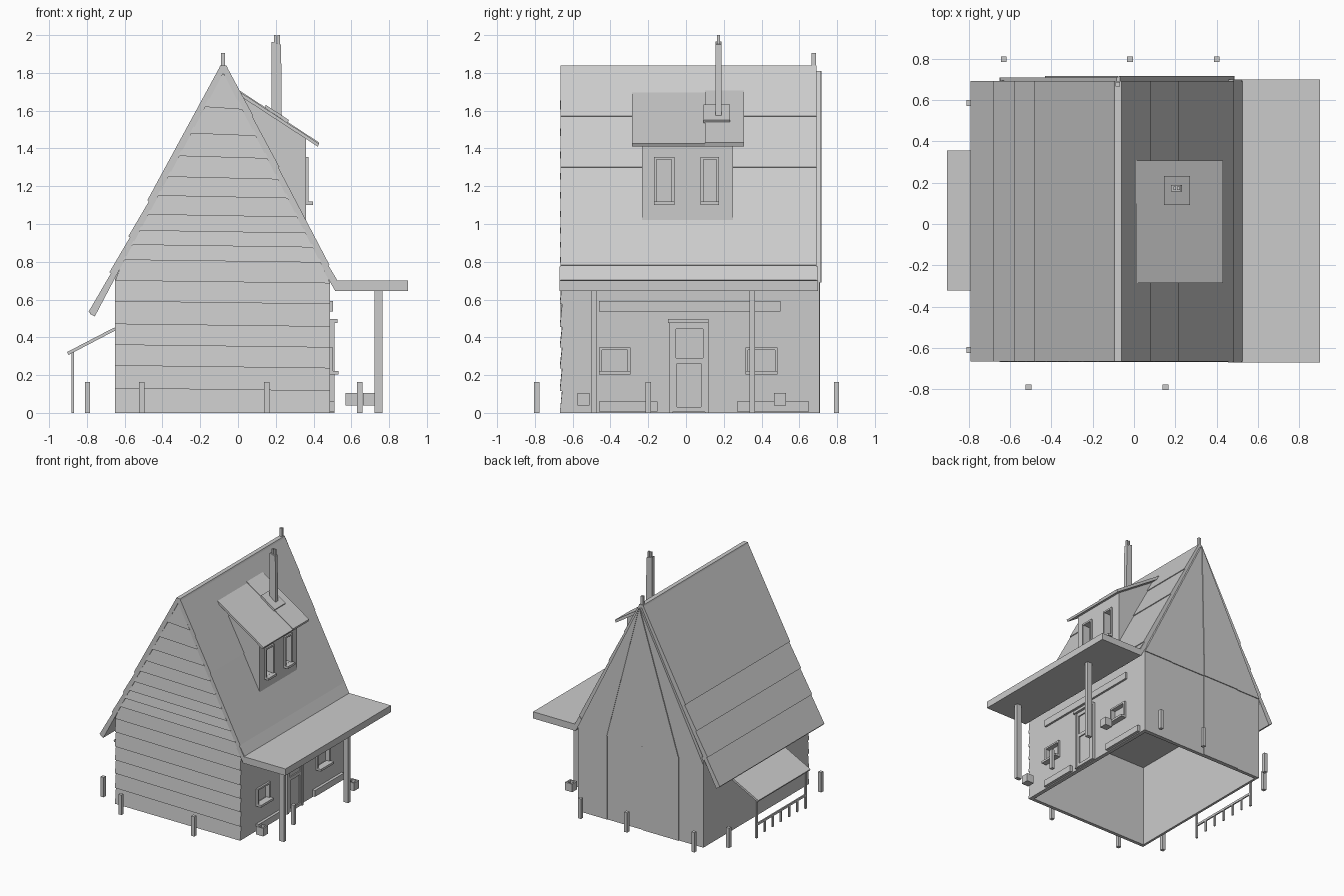
import bpy, bmesh
from mathutils import Vector


def finish(name, bm):
    bmesh.ops.recalc_face_normals(bm, faces=bm.faces)
    me = bpy.data.meshes.new(name)
    bm.to_mesh(me)
    bm.free()
    ob = bpy.data.objects.new(name, me)
    bpy.context.collection.objects.link(ob)
    return ob


def loft(bm, a, b):
    """Solid between two matching loops of 3D points."""
    va, vb = [bm.verts.new(p) for p in a], [bm.verts.new(p) for p in b]
    bm.faces.new(va)
    bm.faces.new(vb[::-1])
    for i in range(len(va)):
        j = (i + 1) % len(va)
        bm.faces.new((va[i], vb[i], vb[j], va[j]))


def prism(name, pts, y0, y1):
    """Extrude an x-z profile along y."""
    bm = bmesh.new()
    loft(bm, [(x, y0, z) for x, z in pts], [(x, y1, z) for x, z in pts])
    return finish(name, bm)


def boxes(name, *items):
    """One object made of boxes given as x0, x1, y0, y1, z0, z1."""
    bm = bmesh.new()
    for x0, x1, y0, y1, z0, z1 in items:
        q = [(x0, y0), (x1, y0), (x1, y1), (x0, y1)]
        loft(bm, [(*p, z0) for p in q], [(*p, z1) for p in q])
    return finish(name, bm)


def cut(ob, *items):
    cutter = boxes("cutter", *items)
    cutter.hide_render = True
    m = ob.modifiers.new("openings", "BOOLEAN")
    m.operation, m.solver, m.object = "DIFFERENCE", "EXACT", cutter
    bpy.context.view_layer.objects.active = ob
    bpy.ops.object.modifier_apply(modifier=m.name)
    bpy.data.objects.remove(cutter)


def frame(name, x0, x1, y0, y1, z0, z1, w, sill):
    """Four-sided window frame with a projecting sill."""
    boxes(name, (x0, x1, y0, y0 + w, z0, z1), (x0, x1, y1 - w, y1, z0, z1),
          (x0, x1, y0 + w, y1 - w, z1 - w, z1), (x0, sill, y0, y1, z0 - 0.004, z0 + w))


Y0, Y1 = -0.665, 0.692
left = lambda z: -0.095 - (1.835 - z) * 0.527
right = lambda z: -0.06 + (1.835 - z) * 0.511

# Main roof: two slopes with overlapping panels and a ridge cap
prism("left_roof", [(-0.095, 1.835), (-0.785, 0.525), (-0.758, 0.511), (-0.078, 1.8)], Y0, Y1)
prism("right_roof", [(-0.06, 1.835), (0.52, 0.70), (0.49, 0.69), (-0.078, 1.8)], Y0, Y1)
prism("ridge_cap", [(-0.1, 1.825), (-0.095, 1.838), (-0.06, 1.838), (-0.055, 1.825), (-0.078, 1.79)], Y0, Y1)


def panels(name, edge, zs, normal, lift):
    for i, (za, zb) in enumerate(zip(zs, zs[1:])):
        a, b = Vector((edge(za), za)), Vector((edge(zb), zb))
        n = Vector(normal).normalized()
        prism(f"{name}_{i}", [a, b + n * lift, b - n * 0.01, a - n * 0.01], Y0, Y1)


panels("left_roof_panel", left, [1.82, 1.12, 0.93, 0.74, 0.53], (-1, 0.527), 0.01)
panels("right_roof_panel", right, [1.82, 1.57, 1.3, 0.78, 0.70], (1, 0.511), 0.006)
boxes("ridge_post", (-0.09, -0.068, 0.665, 0.687, 1.78, 1.905))

# Front gable: slightly sloping clapboards
heights = [0, 0.13, 0.25, 0.36, 0.47, 0.59, 0.70, 0.81, 0.89, 0.965, 1.05, 1.15, 1.25, 1.36, 1.48, 1.62, 1.80]
lo = lambda z: max(-0.65, left(z) + 0.028)
hi = lambda z: min(0.487, right(z) - 0.028)
bm = bmesh.new()
for z0, z1 in zip(heights, heights[1:]):
    s0, s1 = (0.014 if 0 < z0 else 0), (0.014 if z1 < 1.8 else 0)
    q = [(lo(z0), z0), (hi(z0 - s0), z0 - s0), (hi(z1 - s1), z1 - s1), (lo(z1), z1)]
    loft(bm, [(x, y, z) for (x, z), y in zip(q, (-0.668, -0.668, -0.656, -0.656))],
         [(x, -0.64, z) for x, z in q])
finish("front_clapboards", bm)

# Back gable: upright planks below, planks fanning from the peak above
xs = [-0.65, -0.43, -0.10, 0.22, 0.487]
for i, (a, b) in enumerate(zip(xs, xs[1:])):
    d = (0.703, 0.71, 0.704, 0.708)[i]
    boxes(f"back_plank_{i}", (a, b, 0.675, d, 0, 0.70))
    ta, tb = -0.084 + i * 0.004, -0.08 + i * 0.004
    prism(f"back_fan_plank_{i}", [(a, 0.69), (b, 0.69), (tb, 1.81), (ta, 1.81)], 0.675, d + 0.007)

# Side walls and ceiling of the hollow, open-bottomed house
boxes("left_wall", (-0.65, -0.63, -0.655, 0.695, 0, 0.74))
boxes("ceiling", (-0.64, 0.48, -0.65, 0.69, 0.675, 0.69))
wall = boxes("right_wall", (0.455, 0.487, -0.655, 0.695, 0, 0.70))
windows = [(-0.46, -0.295), (0.315, 0.485)]
cut(wall, *[(0.4, 0.6, a + 0.01, b - 0.01, 0.215, 0.335) for a, b in windows])
for i, (a, b) in enumerate(windows):
    frame(f"window_frame_{i}", 0.475, 0.502, a, b, 0.208, 0.347, 0.014, 0.532)
    boxes(f"window_pane_{i}", (0.455, 0.462, a, b, 0.205, 0.347))

# Door with surround, lintel and two recessed panels
boxes("door_surround", (0.48, 0.512, -0.09, -0.072, 0, 0.475), (0.48, 0.512, 0.1, 0.118, 0, 0.475),
      (0.48, 0.528, -0.095, 0.118, 0.475, 0.497))
door = boxes("door", (0.48, 0.508, -0.072, 0.1, 0.005, 0.475))
cut(door, (0.498, 0.6, -0.053, 0.09, 0.29, 0.445), (0.498, 0.6, -0.047, 0.08, 0.03, 0.262))

# Boards fixed to the porch wall
boxes("porch_wall_board", (0.48, 0.504, -0.46, 0.5, 0.537, 0.592))
boxes("base_boards", (0.48, 0.51, -0.46, -0.15, 0.008, 0.06), (0.48, 0.51, 0.27, 0.65, 0.008, 0.06))

# Porch roof and its posts
prism("porch_roof", [(0.455, 0.75), (0.482, 0.775), (0.522, 0.70), (0.90, 0.70), (0.90, 0.645), (0.515, 0.645)],
      Y0 - 0.004, Y1 + 0.006)
boxes("porch_posts", *[(0.722, 0.766, y - 0.015, y + 0.015, 0, 0.65) for y in (-0.485, 0.35)])

# Dormer with two recessed windows
dormer = prism("dormer", [(0.36, 1.0), (0.36, 1.46), (0.02, 1.69), (0.0, 1.66)], -0.233, 0.25)
slits = [(-0.17, -0.062), (0.078, 0.175)]
cut(dormer, *[(0.31, 0.5, a + 0.01, b - 0.01, 1.12, 1.345) for a, b in slits])
for i, (a, b) in enumerate(slits):
    frame(f"dormer_window_frame_{i}", 0.35, 0.374, a, b, 1.105, 1.355, 0.014, 0.398)

# Dormer roof in two sheets, one slightly raised
for i, (a, b, up) in enumerate([(-0.285, 0.1, 0), (0.1, 0.308, 0.006)]):
    prism(f"dormer_roof_{i}", [(-0.005, 1.709 + up), (0.43, 1.425 + up), (0.422, 1.41), (-0.005, 1.688)], a, b)

# Chimney: sloping flashing plate, stack and two pots
prism("chimney_plate", [(0.145, 1.632), (0.27, 1.55), (0.262, 1.535), (0.145, 1.612)], 0.092, 0.232)
prism("chimney_base", [(0.16, 1.61), (0.255, 1.55), (0.255, 1.52), (0.16, 1.58)], 0.1, 0.2)
prism("chimney_stack", [(0.178, 1.57), (0.232, 1.54), (0.228, 1.95), (0.178, 1.965)], 0.157, 0.188)
boxes("chimney_pots", *[(x, x + 0.013, 0.164, 0.181, 1.94, 2.0) for x in (0.19, 0.209)])

# Lean-to on the left with a low railing
prism("lean_to_roof", [(-0.905, 0.322), (-0.655, 0.452), (-0.648, 0.437), (-0.897, 0.307)], -0.322, 0.355)
boxes("lean_to_posts", *[(-0.882, -0.867, y - 0.008, y + 0.008, 0, 0.33) for y in (-0.3, 0.335)])
boxes("railing", (-0.88, -0.869, -0.3, 0.335, 0.1, 0.118),
      *[(-0.88, -0.869, y - 0.008, y + 0.008, 0.012, 0.1)
        for y in (-0.194 + 0.106 * i for i in range(5))])

# Short ground posts around the house
spots = [(-0.63, 0.797), (-0.02, 0.797), (0.4, 0.797), (-0.797, 0.585), (-0.797, -0.61),
         (-0.51, -0.79), (0.152, -0.79), (0.645, -0.2)]
for i, (x, y) in enumerate(spots):
    boxes(f"ground_post_{i}", (x - 0.014, x + 0.014, y - 0.014, y + 0.014, 0, 0.163))

# Open planter boxes by the porch
for i, (x, y) in enumerate([(0.6, -0.543), (0.695, 0.498)]):
    p = boxes(f"planter_{i}", (x - 0.032, x + 0.032, y - 0.032, y + 0.032, 0.038, 0.104))
    cut(p, (x - 0.02, x + 0.02, y - 0.02, y + 0.02, 0.07, 0.2))
